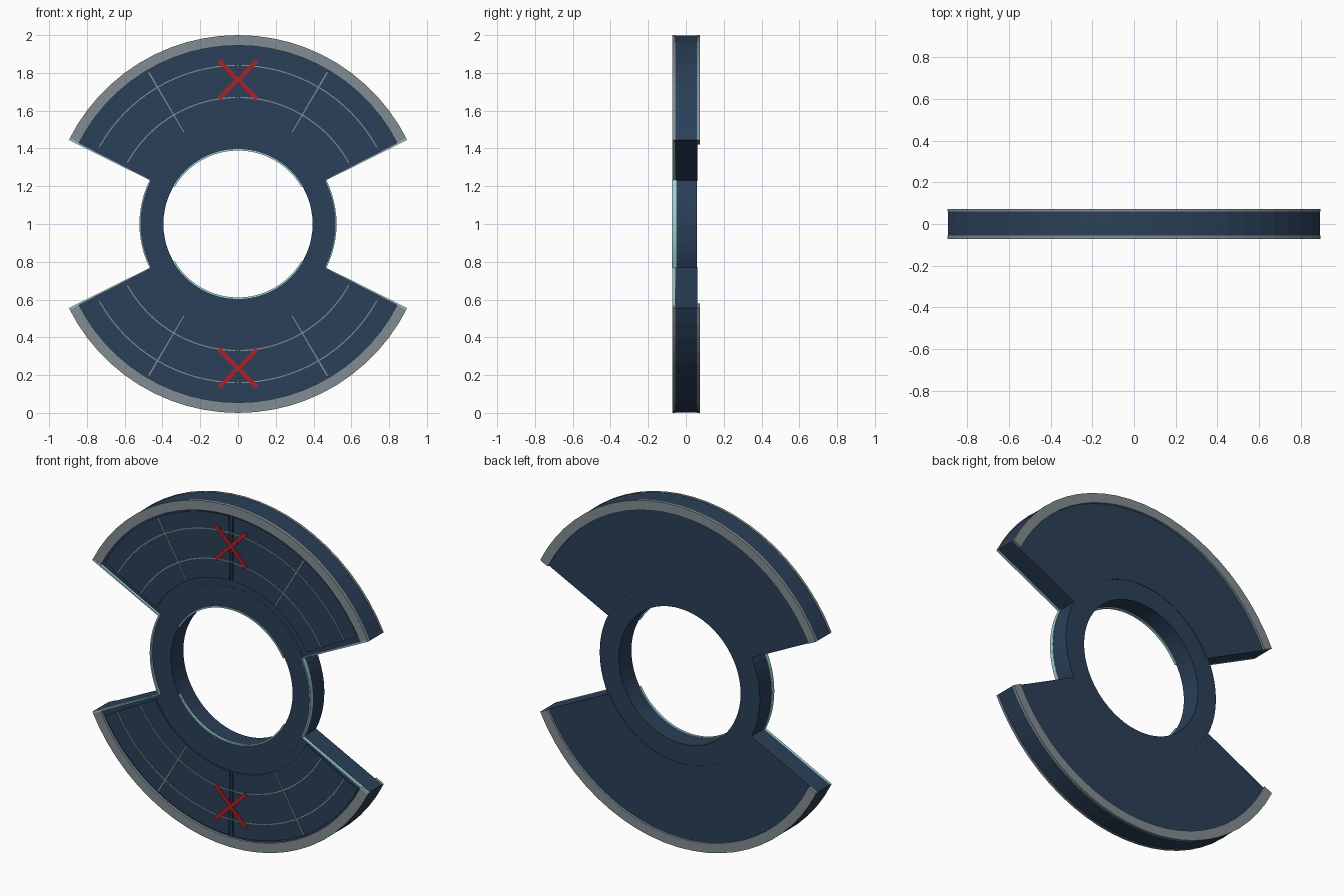
import bpy, bmesh
from math import radians, sin, cos, pi
from mathutils import Matrix

if "Cube" in bpy.data.objects:
    bpy.data.objects.remove(bpy.data.objects["Cube"])


def material(name, rgb):
    m = bpy.data.materials.new(name)
    m.diffuse_color = (*rgb, 1)
    m.use_nodes = True
    m.node_tree.nodes["Principled BSDF"].inputs["Base Color"].default_value = m.diffuse_color
    return m


NAVY = material("navy", (0.024, 0.050, 0.098))
GREY = material("grey_trim", (0.22, 0.27, 0.29))
CYAN = material("pale_cyan", (0.35, 0.65, 0.65))
RED = material("red", (0.42, 0.015, 0.025))


def finish(bm, name, mat):
    bmesh.ops.recalc_face_normals(bm, faces=bm.faces)
    me = bpy.data.meshes.new(name)
    bm.to_mesh(me)
    bm.free()
    me.materials.append(mat)
    ob = bpy.data.objects.new(name, me)
    ob.location.z = 1
    bpy.context.collection.objects.link(ob)
    return ob


def arc_block(name, r0, r1, a0, a1, y0, y1, n, mat):
    """Annular sector in the xz plane (degrees from +x), extruded from y0 to y1."""
    bm = bmesh.new()
    full = abs(a1 - a0) >= 360
    rows = []
    for i in range(n if full else n + 1):
        a = radians(a0 + (a1 - a0) * i / n)
        rows.append([bm.verts.new((r * cos(a), y, r * sin(a)))
                     for r, y in ((r0, y0), (r1, y0), (r1, y1), (r0, y1))])
    for i in range(n):
        p, q = rows[i], rows[(i + 1) % len(rows)]
        for k in range(4):
            bm.faces.new((p[k], p[(k + 1) % 4], q[(k + 1) % 4], q[k]))
    if not full:
        bm.faces.new(rows[0])
        bm.faces.new(rows[-1])
    return finish(bm, name, mat)


def cross(name, z, mat):
    bm = bmesh.new()
    for s in (-1, 1):
        mtx = (Matrix.Translation((0, -0.066, z)) @ Matrix.Rotation(s * pi / 4, 4, 'Y')
               @ Matrix.Diagonal((0.28, 0.008 + 0.001 * s, 0.022, 1)))
        bmesh.ops.create_cube(bm, size=1, matrix=mtx)
    return finish(bm, name, mat)


EDGE = 26.4            # angle of the wing side edges
SPAN = 180 - EDGE

# Central ring
arc_block("hub_ring", 0.395, 0.52, 0, 360, -0.058, 0.058, 64, NAVY)

for base, tag in ((0, "upper"), (180, "lower")):
    def block(name, r0, r1, a0, a1, y0, y1, n, mat):
        arc_block(f"{tag}_{name}", r0, r1, base + a0, base + a1, y0, y1, n, mat)

    # Wing body and its front and back rims
    block("wing", 0.51, 0.998, EDGE, SPAN, -0.057, 0.06, 24, NAVY)
    block("front_rim", 0.945, 1.0, EDGE, SPAN, -0.071, -0.056, 24, GREY)
    block("back_rim", 0.945, 1.0, EDGE, SPAN, 0.059, 0.073, 24, GREY)

    # Two raised front panels with a gap between them
    block("panel_right", 0.56, 0.935, 28.8, 89.0, -0.063, -0.056, 14, NAVY)
    block("panel_left", 0.56, 0.935, 91.0, 151.2, -0.063, -0.056, 14, NAVY)
    block("centre_strip", 0.56, 0.935, 89.6, 90.4, -0.062, -0.056, 1, NAVY)

    # Thin grid lines on the panels
    for r in (0.67, 0.84):
        block("grid_arc", r - 0.003, r + 0.003, 29, 151, -0.066, -0.06, 32, GREY)
    for a in (59.5, 120.5):
        block("grid_spoke", 0.56, 0.935, a - 0.25, a + 0.25, -0.066, -0.06, 1, GREY)

    # Pale edge strips on wing sides, hub bore and exposed hub rim
    for a in (EDGE, SPAN - 0.6):
        block("side_strip", 0.52, 0.998, a, a + 0.6, -0.072, -0.056, 1, CYAN)
    block("bore_strip", 0.389, 0.397, 30, 150, -0.064, -0.05, 24, CYAN)
    block("hub_strip", 0.514, 0.522, -EDGE, EDGE, -0.073, -0.05, 12, CYAN)

    # Red cross marking
    cross(f"{tag}_cross", 0.763 if base == 0 else -0.763, RED)
